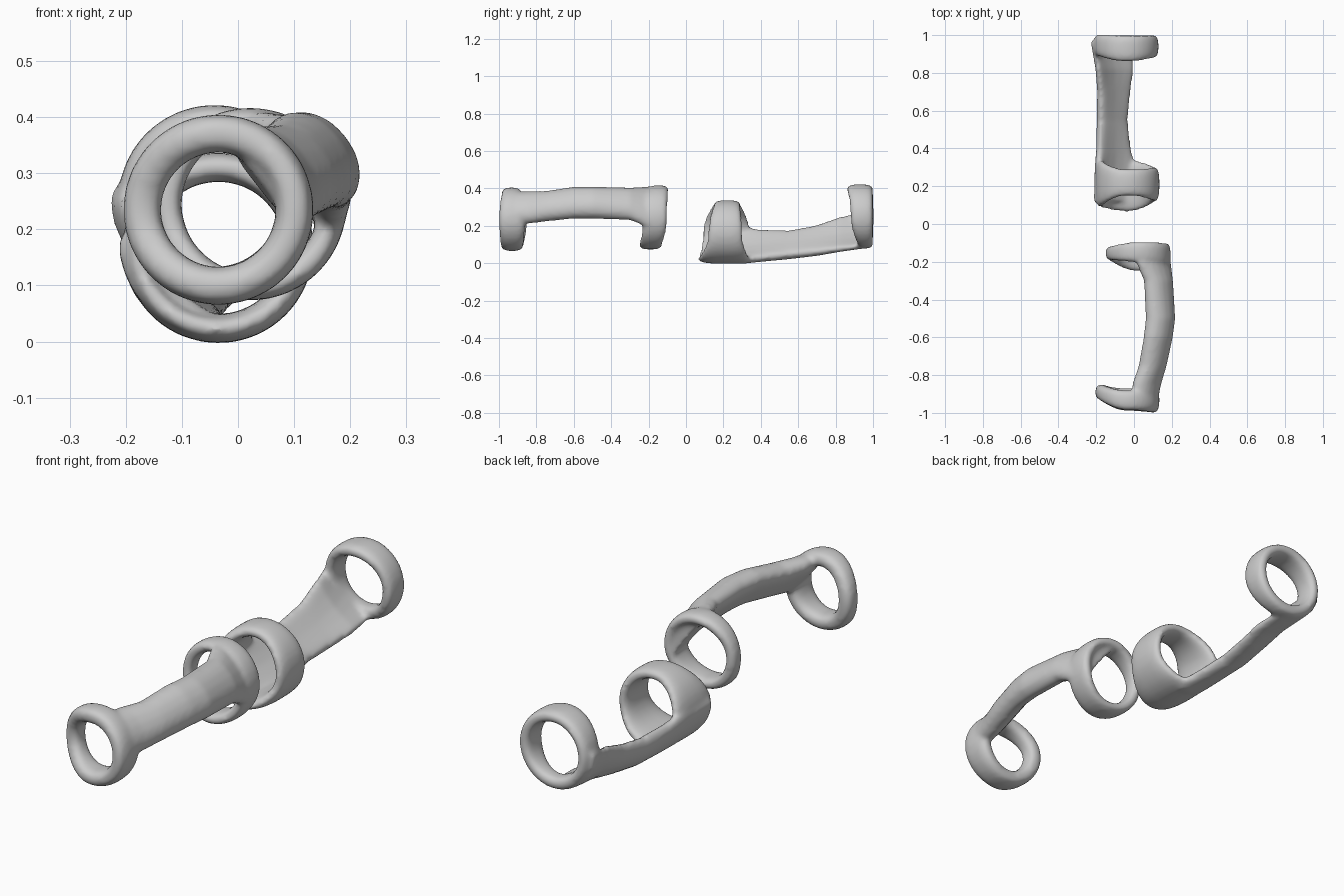
import bpy, bmesh
from math import sin, cos, pi, radians, copysign
from mathutils import Vector

cube = bpy.data.objects.get("Cube")
if cube:
    bpy.data.objects.remove(cube)

grey = bpy.data.materials.new("plain_grey")
grey.use_nodes = True
grey.diffuse_color = (0.6, 0.6, 0.6, 1)
grey.node_tree.nodes["Principled BSDF"].inputs["Base Color"].default_value = grey.diffuse_color

SIDES, STEPS = 20, 48


def rounded(angle, power):
    """Point on a unit superellipse."""
    c, s = cos(angle), sin(angle)
    return copysign(abs(c) ** power, c), copysign(abs(s) ** power, s)


def loft(bm, sections, closed):
    """Skin a row of equal point loops."""
    loops = [[bm.verts.new(p) for p in section] for section in sections]
    pairs = list(zip(loops, loops[1:]))
    if closed:
        pairs.append((loops[-1], loops[0]))
    for a, b in pairs:
        for i in range(SIDES):
            j = (i + 1) % SIDES
            bm.faces.new((a[i], a[j], b[j], b[i]))
    if not closed:
        bm.faces.new(loops[0])
        bm.faces.new(loops[-1])


def blend(values, t):
    """Smooth cyclic interpolation through evenly spaced values."""
    n = len(values)
    i = int(t * n) % n
    f = t * n - int(t * n)
    f = (1 - cos(pi * f)) / 2
    return values[i] * (1 - f) + values[(i + 1) % n] * f


def ring(bm, x, z, radius, wall, near, far):
    """Band around y; near and far edges given at right, top, left, bottom."""
    sections = []
    for k in range(STEPS):
        t = k / STEPS
        y0, y1 = blend(near, t), blend(far, t)
        section = []
        for i in range(SIDES):
            u, v = rounded(2 * pi * i / SIDES, 0.75)
            r = radius - wall / 2 + u * wall / 2
            section.append((x + r * cos(2 * pi * t), (y0 + y1) / 2 + v * (y1 - y0) / 2,
                            z + r * sin(2 * pi * t)))
        sections.append(section)
    loft(bm, sections, True)


def bar(bm, facing, bend, rows):
    """Curved strip along y; its outer side faces the given angle."""
    out = Vector((cos(facing), 0, sin(facing)))
    side = Vector((-sin(facing), 0, cos(facing)))
    sections = []
    for y, x, z, half_width, half_depth in rows:
        section = []
        for i in range(SIDES):
            u, v = rounded(2 * pi * i / SIDES, 0.85)
            u *= half_width
            v = v * half_depth - bend * u * u
            section.append(Vector((x, y, z)) + side * u + out * v)
        sections.append(section)
    loft(bm, sections, False)


def bracket(name, rings, strip):
    bm = bmesh.new()
    for r in rings:
        ring(bm, *r)
    bar(bm, *strip)
    bmesh.ops.recalc_face_normals(bm, faces=bm.faces)
    mesh = bpy.data.meshes.new(name)
    bm.to_mesh(mesh)
    bm.free()
    mesh.materials.append(grey)
    obj = bpy.data.objects.new(name, mesh)
    bpy.context.collection.objects.link(obj)
    # Fuse the rings and bar into one soft body
    fuse = obj.modifiers.new("fuse", 'REMESH')
    fuse.mode = 'VOXEL'
    fuse.voxel_size = 0.011
    fuse.use_smooth_shade = True
    soften = obj.modifiers.new("soften", 'SMOOTH')
    soften.factor = 0.5
    soften.iterations = 6


# Front bracket: bar over the upper +x side
bracket("front_bracket", [
    (-0.035, 0.235, 0.17, 0.068, (-1.0, -0.985, -0.93, -0.99), (-0.86, -0.88, -0.85, -0.87)),
    (0.022, 0.245, 0.172, 0.05, (-0.23, -0.2, -0.19, -0.25), (-0.1, -0.095, -0.12, -0.13)),
], (radians(38), 1.5, [
    (-0.96, 0.065, 0.31, 0.09, 0.035),
    (-0.85, 0.075, 0.305, 0.1, 0.05),
    (-0.75, 0.105, 0.31, 0.09, 0.055),
    (-0.6, 0.135, 0.33, 0.095, 0.056),
    (-0.5, 0.147, 0.33, 0.095, 0.058),
    (-0.3, 0.138, 0.325, 0.1, 0.05),
    (-0.2, 0.12, 0.315, 0.135, 0.04),
    (-0.12, 0.105, 0.31, 0.13, 0.03),
]))

# Back bracket: trough along the lower -x side
bracket("back_bracket", [
    (-0.035, 0.167, 0.17, 0.052, (0.12, 0.15, 0.09, 0.065), (0.3, 0.29, 0.34, 0.34)),
    (-0.042, 0.25, 0.172, 0.055, (0.88, 0.86, 0.89, 0.92), (1.0, 1.0, 1.003, 1.0)),
], (radians(228), 2.2, [
    (0.12, -0.135, 0.075, 0.13, 0.03),
    (0.3, -0.125, 0.07, 0.14, 0.038),
    (0.4, -0.125, 0.075, 0.115, 0.04),
    (0.55, -0.128, 0.085, 0.1, 0.042),
    (0.7, -0.122, 0.105, 0.11, 0.04),
    (0.82, -0.125, 0.13, 0.13, 0.036),
    (0.97, -0.15, 0.15, 0.14, 0.028),
]))
